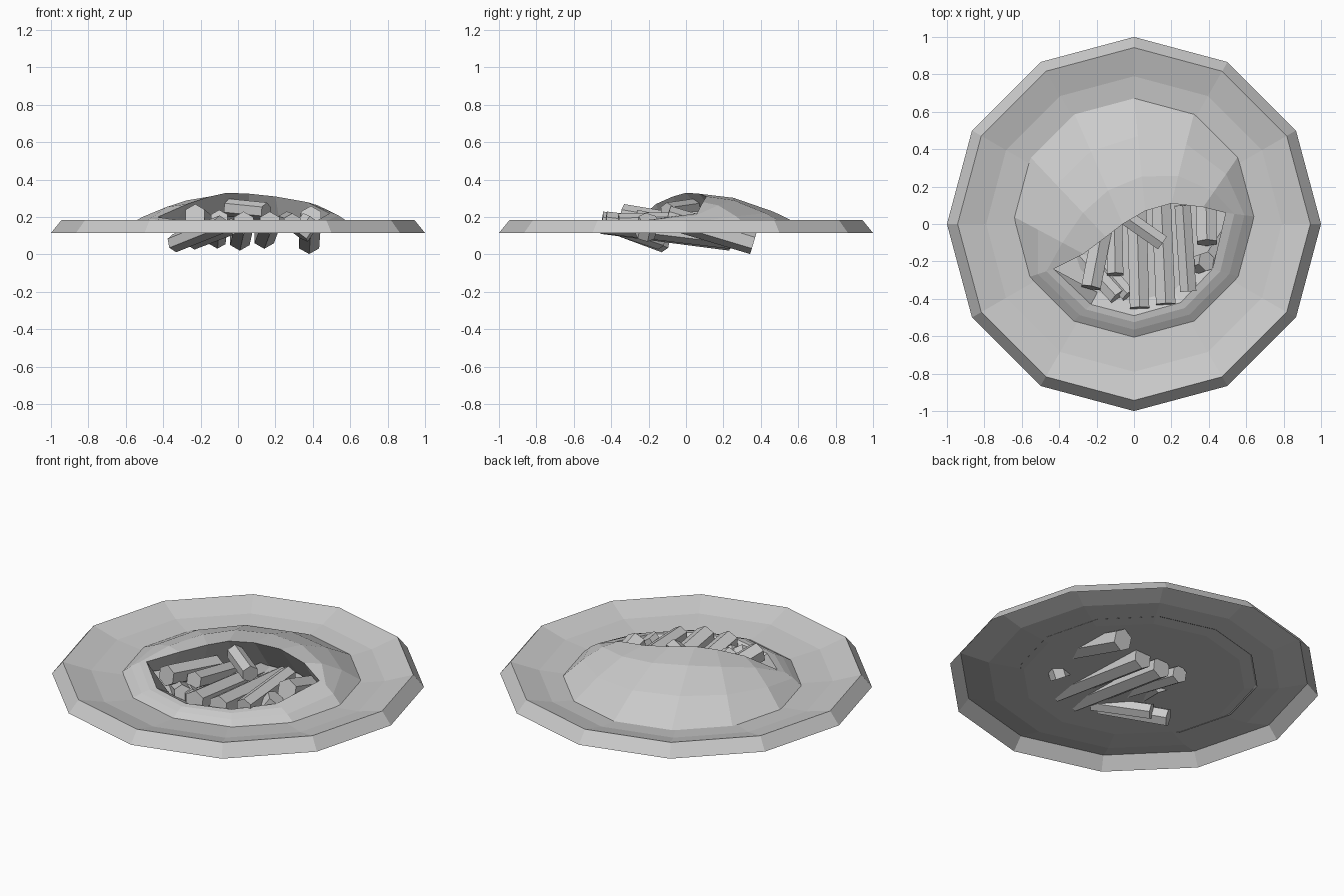
import bpy, bmesh
from math import sin, cos, pi, radians
from mathutils import Vector

if "Cube" in bpy.data.objects:
    bpy.data.objects.remove(bpy.data.objects["Cube"])

grey = bpy.data.materials.new("light grey")
grey.use_nodes = True
grey.diffuse_color = (0.6, 0.6, 0.6, 1)
grey.node_tree.nodes["Principled BSDF"].inputs["Base Color"].default_value = (0.6, 0.6, 0.6, 1)


def finish(name, bm):
    mesh = bpy.data.meshes.new(name)
    bm.to_mesh(mesh)
    bm.free()
    mesh.materials.append(grey)
    obj = bpy.data.objects.new(name, mesh)
    bpy.context.collection.objects.link(obj)
    return obj


def loft(name, rings, cap_end=False):
    """Skin closed rings of equal length, optionally closing the last one."""
    bm = bmesh.new()
    rows = [[bm.verts.new(p) for p in ring] for ring in rings]
    n = len(rows[0])
    for a, b in zip(rows, rows[1:]):
        for i in range(n):
            j = (i + 1) % n
            bm.faces.new((a[i], a[j], b[j], b[i]))
    if cap_end:
        bm.faces.new(rows[-1])
    return finish(name, bm)


def circle(r, z, cy=0.0):
    return [Vector((r * cos(radians(30 * i)), cy + r * sin(radians(30 * i)), z))
            for i in range(12)]


# Plate: open twelve-sided sheet with a turned-down rim
plate_profile = [(1, 0.115), (0.943, 0.185), (0.79, 0.142), (0.6, 0.12)]
loft("plate", [circle(r, z) for r, z in plate_profile], cap_end=True)

# Wrap: dome rising at the back, low lip at the front, lip listed from +x round
base = circle(0.645, 0.122, 0.04)
lip = [Vector(p) for p in (
    (0.49, 0.06, 0.22), (0.37, 0.09, 0.28), (0.2, 0.11, 0.31), (0.06, 0.07, 0.325),
    (-0.06, 0, 0.33), (-0.15, -0.07, 0.31), (-0.27, -0.16, 0.27), (-0.43, -0.24, 0.2),
    (-0.23, -0.43, 0.17), (0, -0.49, 0.165), (0.25, -0.42, 0.17), (0.42, -0.24, 0.18))]


def arch(t):
    ring = []
    for b, e in zip(base, lip):
        p = b.lerp(e, t)
        p.z = b.z + (e.z - b.z) * sin(t * pi / 2)
        ring.append(p)
    return ring


inner = []
for i, (b, e) in enumerate(zip(base, lip)):
    p = b.lerp(e, 0.75) if i < 8 else e * 0.85
    p.z = 0.128
    inner.append(p)
loft("wrap", [base, arch(0.35), arch(0.7), lip, inner])

# Filling sticks: six-sided rods, front end, back end, radius
rods = [
    ((-0.23, -0.34, 0.21), (-0.16, 0.02, 0.15), 0.06),
    ((-0.1, -0.27, 0.19), (-0.11, 0.25, 0.08), 0.05),
    ((0.03, -0.45, 0.17), (0.01, 0.24, 0.08), 0.06),
    ((0.17, -0.43, 0.17), (0.14, 0.24, 0.09), 0.06),
    ((0.29, -0.36, 0.17), (0.26, 0.1, 0.18), 0.05),
    ((0.39, -0.1, 0.2), (0.38, 0.36, 0.062), 0.062),
    ((0.15, -0.1, 0.23), (-0.05, 0.04, 0.25), 0.048),
    ((0.39, -0.2, 0.19), (0.33, -0.22, 0.1), 0.055),
    ((-0.09, -0.39, 0.16), (-0.34, -0.12, 0.06), 0.05),
    ((-0.03, -0.38, 0.15), (-0.24, -0.14, 0.07), 0.045),
]
for i, (front, back, radius) in enumerate(rods):
    bm = bmesh.new()
    a, b = Vector(front), Vector(back)
    axis = b - a
    bmesh.ops.create_cone(bm, cap_ends=True, segments=6, radius1=radius,
                          radius2=radius, depth=axis.length)
    rod = finish(f"filling_stick_{i + 1}", bm)
    rod.location = (a + b) / 2
    rod.rotation_euler = axis.to_track_quat("Z", "Y").to_euler()
